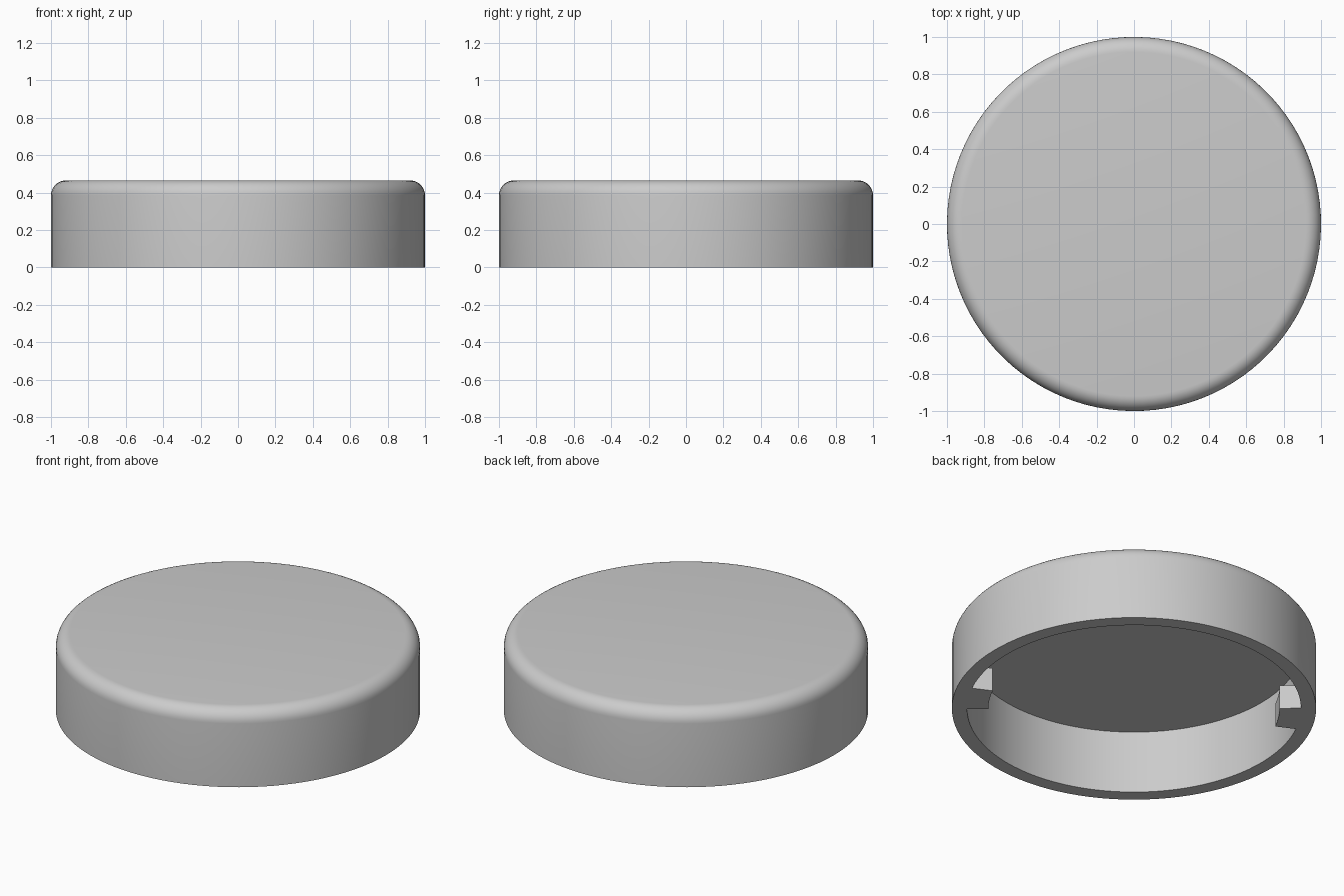
import bpy, bmesh, math
from mathutils import Matrix, Vector

cube = bpy.data.objects.get("Cube")
if cube:
    bpy.data.objects.remove(cube, do_unlink=True)

OUTER, INNER, TAB_R = 1.0, 0.917, 0.80
HEIGHT, CEILING, TAB_H, FILLET = 0.465, 0.38, 0.143, 0.08
SEGMENTS, TAB_SEGMENTS, FILLET_STEPS = 100, 4, 8
TAB_START = math.radians(-40.25)

# Grey plastic
grey = bpy.data.materials.new("grey")
grey.use_nodes = True
colour = (0.6, 0.6, 0.6, 1)
grey.diffuse_color = colour
grey.node_tree.nodes["Principled BSDF"].inputs["Base Color"].default_value = colour

# Half section of the cap, from the inside centre round to the top centre
profile = [(0, CEILING), (INNER, CEILING), (INNER, TAB_H), (INNER, 0), (OUTER, 0)]
for i in range(FILLET_STEPS + 1):
    a = math.pi / 2 * i / FILLET_STEPS
    profile.append((OUTER - FILLET + FILLET * math.cos(a),
                    HEIGHT - FILLET + FILLET * math.sin(a)))
profile.append((0, HEIGHT))

# Spin the section into a hollow cap
bm = bmesh.new()
turn = Matrix.Rotation(TAB_START, 3, 'Z')
verts = [bm.verts.new(turn @ Vector((r, 0, z))) for r, z in profile]
edges = [bm.edges.new(pair) for pair in zip(verts, verts[1:])]
bmesh.ops.spin(bm, geom=verts + edges, cent=(0, 0, 0), axis=(0, 0, 1),
               angle=2 * math.pi, steps=SEGMENTS)
bmesh.ops.remove_doubles(bm, verts=bm.verts, dist=0.0005)
bmesh.ops.recalc_face_normals(bm, faces=bm.faces)


# Two opposite locking tabs, pulled inward from the lower inner wall
def on_tab(face):
    c = face.calc_center_median()
    angle = (math.atan2(c.y, c.x) - TAB_START) % math.pi
    inner_wall = abs(face.normal.z) < 0.1 and c.xy.length < INNER + 0.01
    return inner_wall and c.z < TAB_H and angle < TAB_SEGMENTS * 2 * math.pi / SEGMENTS


wall = [f for f in bm.faces if on_tab(f)]
new = bmesh.ops.extrude_face_region(bm, geom=wall)["geom"]
old = [f for f in wall if f.is_valid]
if old:
    bmesh.ops.delete(bm, geom=old, context='FACES')
for v in new:
    if isinstance(v, bmesh.types.BMVert):
        v.co.xy = v.co.xy * (TAB_R / INNER)
bmesh.ops.recalc_face_normals(bm, faces=bm.faces)

mesh = bpy.data.meshes.new("cap")
bm.to_mesh(mesh)
bm.free()
mesh.materials.append(grey)
cap = bpy.data.objects.new("cap", mesh)
bpy.context.collection.objects.link(cap)

# Smooth walls and fillet, sharp rims
bpy.ops.object.select_all(action='DESELECT')
cap.select_set(True)
bpy.context.view_layer.objects.active = cap
bpy.ops.object.shade_smooth_by_angle(angle=math.radians(30))
